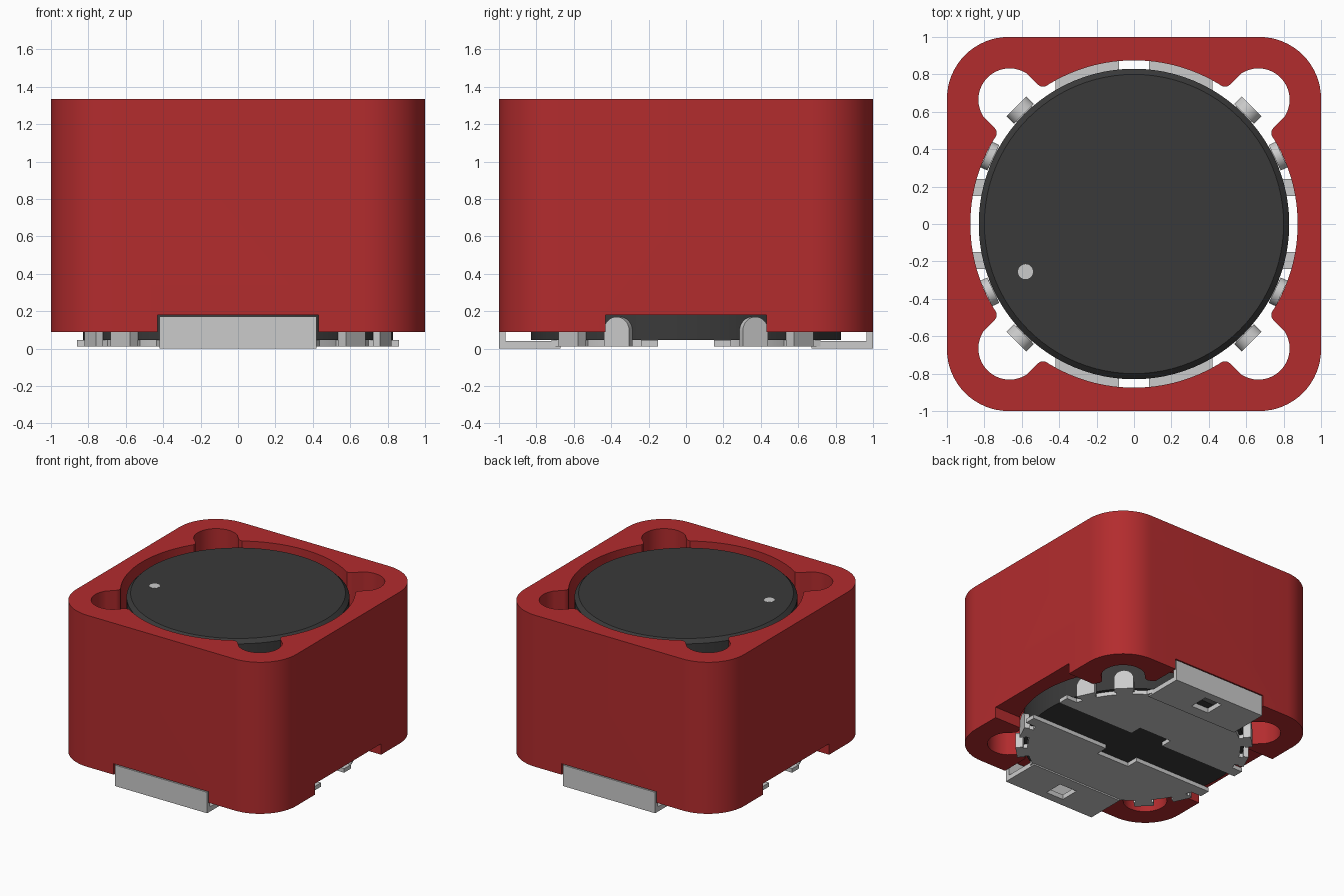
import bpy, bmesh
from math import sin, cos, pi, radians, hypot, atan2
from mathutils import Matrix

if "Cube" in bpy.data.objects:
    bpy.data.objects.remove(bpy.data.objects["Cube"])


def material(name, rgb):
    m = bpy.data.materials.new(name)
    m.diffuse_color = (*rgb, 1)
    m.use_nodes = True
    m.node_tree.nodes["Principled BSDF"].inputs["Base Color"].default_value = m.diffuse_color
    return m


RED = material("red_shield", (0.45, 0.025, 0.027))
DARK = material("dark_ferrite", (0.042, 0.042, 0.042))
COPPER = material("copper", (0.6, 0.25, 0.1))


def arc(cx, cy, r, a0, a1, n):
    return [(cx + r * cos(radians(a0 + (a1 - a0) * i / n)),
             cy + r * sin(radians(a0 + (a1 - a0) * i / n))) for i in range(n + 1)]


def rect(x0, y0, x1, y1):
    return [(x0, y0), (x1, y0), (x1, y1), (x0, y1)]


def finish(ob, mat):
    if mat:
        ob.data.materials.clear()
        ob.data.materials.append(mat)
    bpy.ops.object.select_all(action='DESELECT')
    ob.select_set(True)
    bpy.context.view_layer.objects.active = ob
    bpy.ops.object.shade_smooth_by_angle(angle=radians(30))
    return ob


def add_mesh(name, bm, mat):
    me = bpy.data.meshes.new(name)
    bm.to_mesh(me)
    bm.free()
    ob = bpy.data.objects.new(name, me)
    bpy.context.collection.objects.link(ob)
    return finish(ob, mat)


def prism(name, outlines, z0, z1, mat=None, matrix=Matrix()):
    """Extrude closed outlines (the first is the edge, the others are holes)."""
    cu = bpy.data.curves.new(name, 'CURVE')
    cu.dimensions = '2D'
    cu.fill_mode = 'BOTH'
    cu.extrude = (z1 - z0) / 2
    for pts in outlines:
        s = cu.splines.new('POLY')
        s.points.add(len(pts) - 1)
        for p, (x, y) in zip(s.points, pts):
            p.co = (x, y, 0, 1)
        s.use_cyclic_u = True
    tmp = bpy.data.objects.new(name + "_curve", cu)
    bpy.context.collection.objects.link(tmp)
    dg = bpy.context.evaluated_depsgraph_get()
    me = bpy.data.meshes.new_from_object(tmp.evaluated_get(dg))
    bm = bmesh.new()
    bm.from_mesh(me)
    bpy.data.objects.remove(tmp)
    bpy.data.meshes.remove(me)
    bmesh.ops.remove_doubles(bm, verts=bm.verts, dist=1e-5)
    bmesh.ops.transform(bm, verts=bm.verts,
                        matrix=matrix @ Matrix.Translation((0, 0, (z0 + z1) / 2)))
    bmesh.ops.recalc_face_normals(bm, faces=bm.faces)
    return add_mesh(name, bm, mat)


def lathe(name, profile, mat, steps=96):
    bm = bmesh.new()
    vs = [bm.verts.new((r, 0, z)) for r, z in profile]
    es = [bm.edges.new(p) for p in zip(vs, vs[1:])]
    bmesh.ops.spin(bm, geom=vs + es, cent=(0, 0, 0), axis=(0, 0, 1),
                   angle=2 * pi, steps=steps, use_merge=False)
    bmesh.ops.remove_doubles(bm, verts=bm.verts, dist=1e-5)
    bmesh.ops.recalc_face_normals(bm, faces=bm.faces)
    return add_mesh(name, bm, mat)


def turn(pts, k):
    for _ in range(k):
        pts = [(-y, x) for x, y in pts]
    return pts


# Shield: rounded square with a round bore and four corner lobes
outer, bore = [], []
neck = [(0.736, 0.50), (0.747, 0.517)]
quarter = (arc(0, 0, 0.875, 0, 33, 14) + neck + arc(0.665, 0.665, 0.167, -35, 125, 24)
           + [(y, x) for x, y in reversed(neck)] + arc(0, 0, 0.875, 57, 90, 14)[:-1])
for k in range(4):
    outer += turn(arc(0.67, 0.67, 0.33, 0, 90, 16), k)
    bore += turn(quarter, k)
shield = prism("shield", [outer, bore], 0.09, 1.335, RED)

# Notches in the lower edge of all four walls
for i, box in enumerate((rect(-0.43, -1.2, 0.43, 1.2), rect(-1.2, -0.43, 1.2, 0.43))):
    cutter = prism("notch_cutter", [box], -0.1, 0.18)
    cutter.hide_render = True
    bpy.context.view_layer.objects.active = shield
    mod = shield.modifiers.new("notch", 'BOOLEAN')
    mod.operation = 'DIFFERENCE'
    mod.solver = 'EXACT'
    mod.object = cutter
    bpy.ops.object.modifier_apply(modifier=mod.name)
    bpy.data.objects.remove(cutter)
finish(shield, RED)

# Drum core with a chamfered top flange
lathe("drum_core", [(0, 0.045), (0.83, 0.045), (0.83, 0.29), (0.4, 0.29), (0.4, 1.07),
                    (0.83, 1.07), (0.83, 1.285), (0.80, 1.315), (0, 1.315)], DARK)

# Copper winding: stacked round turns
turns, z0, h = 8, 0.292, 0.097
coil = [(0.41, z0)]
for i in range(turns):
    coil += [(0.65 + 0.045 * sin(pi * j / 6), z0 + h * (i + j / 6)) for j in range(6)]
coil += [(0.65, z0 + h * turns), (0.41, z0 + h * turns)]
lathe("winding", coil, COPPER, 64)

# Orientation dot on the top
prism("index_dot", [arc(-0.58, -0.255, 0.04, 0, 348.75, 31)], 1.31, 1.317)

# Terminals: base plate, solder pad and upturned lip, front and back
side = ([(0.15, 0.25), (0.15, 0.15), (0.86, 0.15), (0.86, 0.24), (0.765, 0.24)]
        + arc(0, 0, 0.802, 17.5, 57, 14) + [(0.42, 0.72)])
plate = side + [(-x, y) for x, y in reversed(side)]
for label, m in (("back", Matrix()), ("front", Matrix.Rotation(pi, 4, 'Z'))):
    prism(label + "_base_plate", [plate], 0.012, 0.045, None, m)
    prism(label + "_solder_pad", [rect(-0.42, 0.67, 0.42, 1.0),
                                  rect(-0.08, 0.77, 0.08, 0.93)], 0, 0.04, None, m)
    prism(label + "_lip", [rect(-0.42, 0.965, 0.42, 1.0)], 0.04, 0.172, None, m)

# Round-topped clips holding the core, each with a foot on the plate
tab = [(-0.075, 0.012), (0.075, 0.012)] + arc(0, 0.095, 0.075, 0, 180, 20)
for angle, reach in ((25.2, 0.873), (45, 0.89)):
    for a in (angle, 180 - angle, 180 + angle, 360 - angle):
        c, s = cos(radians(a)), sin(radians(a))
        upright = Matrix(((-s, 0, c, 0), (c, 0, s, 0), (0, 1, 0, 0), (0, 0, 0, 1)))
        prism("clip", [tab], 0.832, reach, None, upright)
        prism("clip_foot", [rect(0.76, -0.06, 0.84, 0.06)], 0.012, 0.045, None,
              Matrix.Rotation(radians(a), 4, 'Z'))
